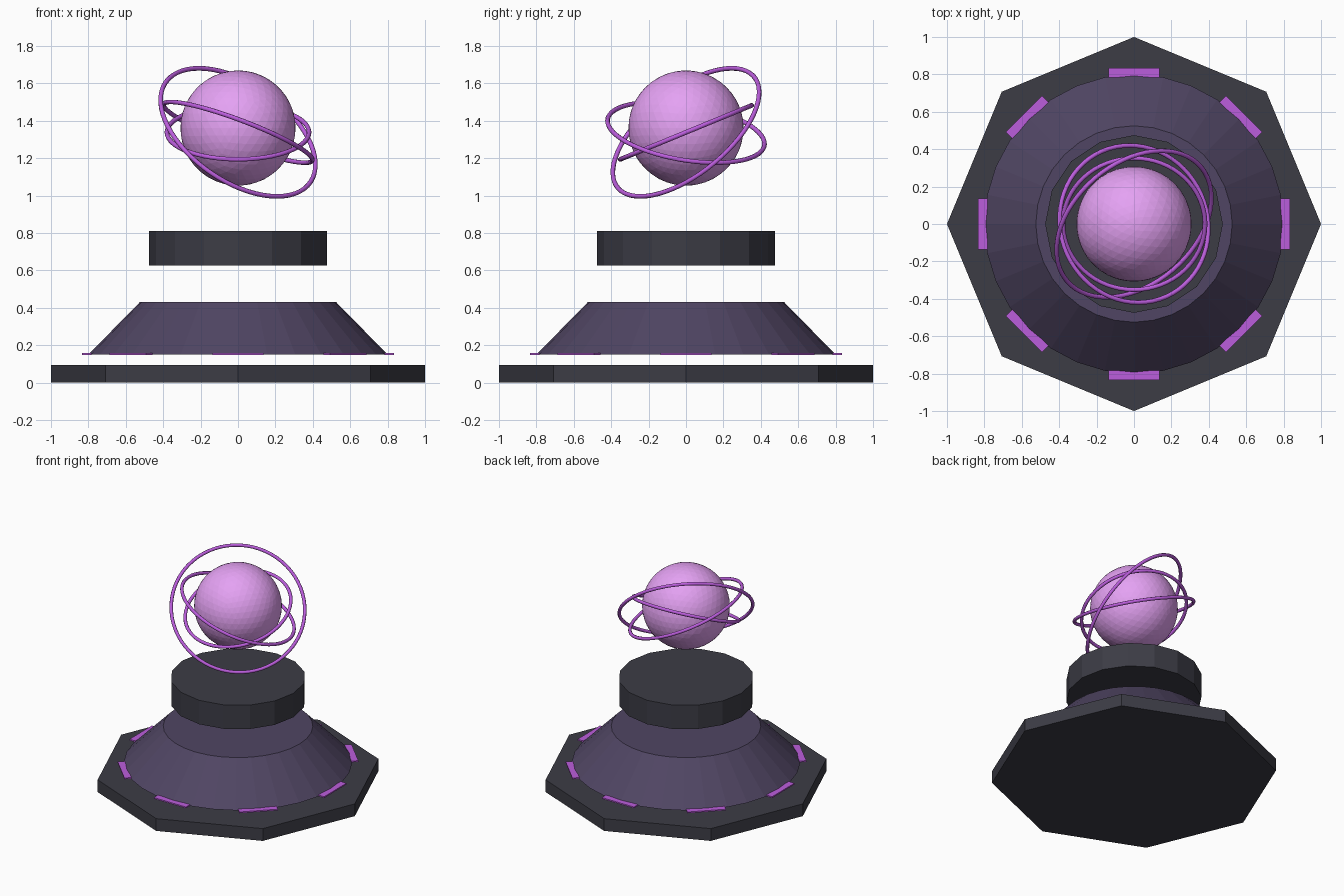
import bpy, math
from mathutils import Vector

if "Cube" in bpy.data.objects:
    bpy.data.objects.remove(bpy.data.objects["Cube"])


def material(name, rgb):
    m = bpy.data.materials.new(name)
    m.diffuse_color = (*rgb, 1)
    m.use_nodes = True
    m.node_tree.nodes["Principled BSDF"].inputs["Base Color"].default_value = m.diffuse_color
    return m


STONE = material("dark_stone", (0.045, 0.045, 0.06))
CONE = material("dusky_purple", (0.08, 0.06, 0.125))
GLOW = material("glow_purple", (0.5, 0.11, 0.72))
ORB = material("orb_pink", (0.78, 0.36, 0.9))


def finish(name, mat):
    o = bpy.context.object
    o.name = name
    o.data.materials.append(mat)
    return o


def frustum(name, sides, r1, r2, z1, z2, mat):
    bpy.ops.mesh.primitive_cone_add(vertices=sides, radius1=r1, radius2=r2,
                                    depth=z2 - z1, location=(0, 0, (z1 + z2) / 2))
    return finish(name, mat)


# Stacked pedestal: octagonal slab, sloped skirt, floating collar
frustum("base_slab", 8, 1.0, 1.0, 0.0, 0.095, STONE)
frustum("sloped_skirt", 32, 0.8, 0.525, 0.15, 0.43, CONE)
frustum("floating_collar", 16, 0.475, 0.475, 0.625, 0.81, STONE)

# Glowing strips around the foot of the skirt
for i in range(8):
    a = i * math.pi / 4
    bpy.ops.mesh.primitive_cube_add(size=1, rotation=(0, 0, a),
                                    location=(0.808 * math.cos(a), 0.808 * math.sin(a), 0.153))
    strip = finish(f"glow_strip_{i + 1}", GLOW)
    strip.scale = (0.05, 0.275, 0.01)

# Faceted orb
bpy.ops.mesh.primitive_ico_sphere_add(subdivisions=4, radius=0.308, location=(0, 0, 1.361))
finish("orb", ORB)

# Tilted orbit rings, each given by radius and axis direction
RINGS = [(0.47, (0.47, -0.55, 0.68)),
         (0.38, (0.0, -0.38, 0.925)),
         (0.425, (0.35, 0.155, 0.925))]
for i, (radius, axis) in enumerate(RINGS):
    rot = Vector(axis).to_track_quat('Z', 'Y').to_euler()
    bpy.ops.mesh.primitive_torus_add(major_radius=radius, minor_radius=0.0125,
                                     major_segments=64, minor_segments=8,
                                     location=(0, 0, 1.338), rotation=rot)
    finish(f"orbit_ring_{i + 1}", GLOW)
    bpy.ops.object.shade_smooth_by_angle(angle=math.radians(50))
